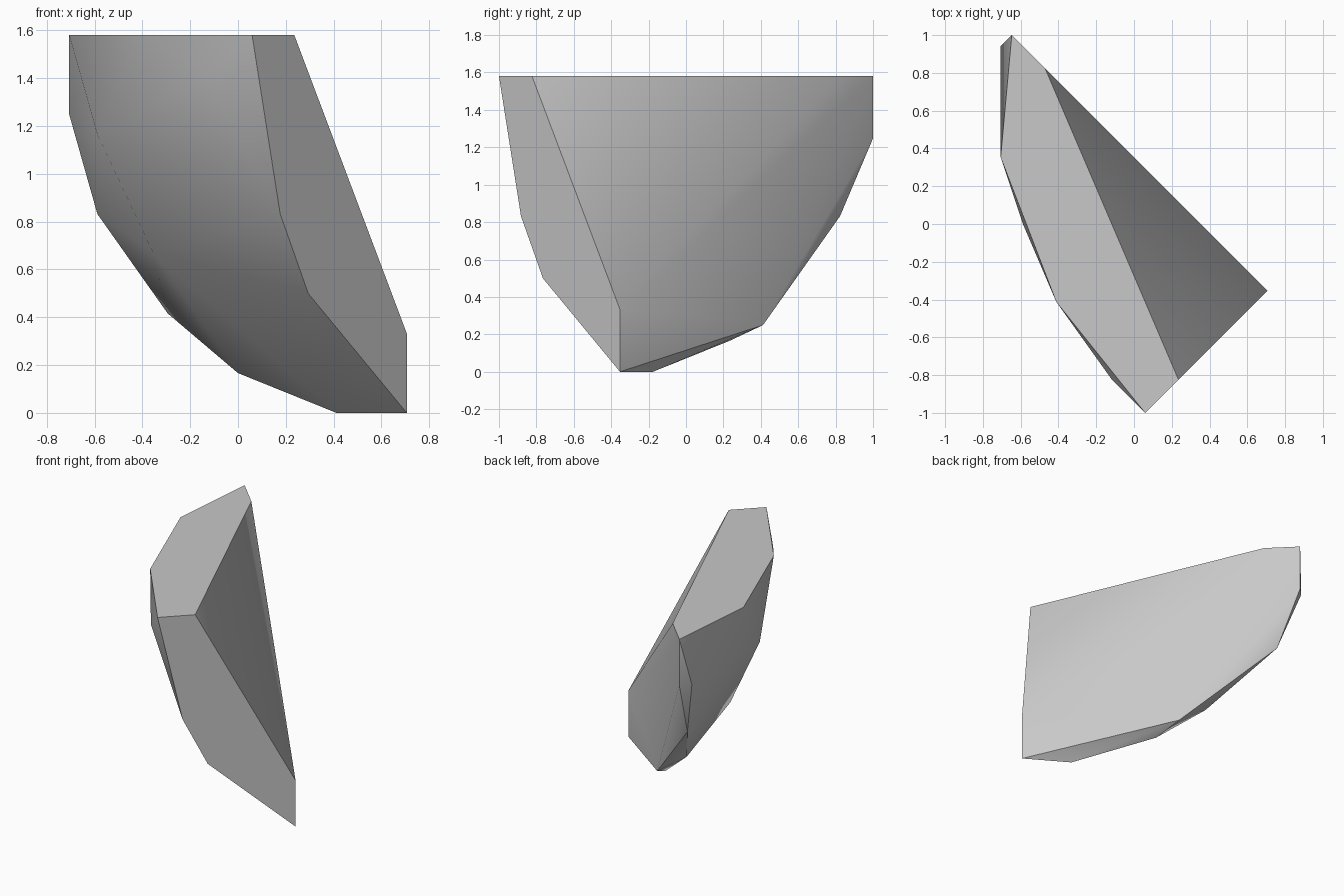
import bpy
import bmesh
import math

# Remove the default cube
default_cube = bpy.data.objects.get("Cube")
if default_cube:
    bpy.data.objects.remove(default_cube, do_unlink=True)

# Plain grey stone material
stone_grey = bpy.data.materials.new("stone_grey")
stone_grey.use_nodes = True
colour = (0.58, 0.58, 0.58, 1.0)
stone_grey.diffuse_color = colour
stone_grey.node_tree.nodes["Principled BSDF"].inputs["Base Color"].default_value = colour

# Outlines of the faceted shard: (along its length, across its depth, height)
flat_top = [(-14, 3, 19), (-11, 3, 19), (9, -5, 19),
            (9, -8, 19), (0, -7, 19), (-9, -3, 19)]
end_wall = [(9, 3, 4), (9, 3, 0), (9, -4, 6), (9, -6, 10)]
back_wall = [(-14, 3, 15), (-4, 3, 3)]
lower_rim = [(-14, 2, 15), (-12, 2, 10), (-6, 1, 5), (-2, 2, 2), (5, 2, 0)]
rounded_side = [(6, -8, 17), (-5, -5, 14), (-3, -3, 8)]

# Wrap the outlines in one convex skin and merge its flat regions
bm = bmesh.new()
for outline in (flat_top, end_wall, back_wall, lower_rim, rounded_side):
    for point in outline:
        bm.verts.new(point)
bmesh.ops.convex_hull(bm, input=bm.verts[:])
bmesh.ops.dissolve_limit(bm, angle_limit=math.radians(0.5),
                         verts=bm.verts[:], edges=bm.edges[:])

# Turn the shard diagonally and bring it to final size
unit = 1 / 17
for vert in bm.verts:
    along, across, height = vert.co
    vert.co = ((along + across) * unit, (across - along) * unit,
               height * math.sqrt(2) * unit)
bmesh.ops.recalc_face_normals(bm, faces=bm.faces[:])

mesh = bpy.data.meshes.new("stone_shard")
bm.to_mesh(mesh)
bm.free()
mesh.materials.append(stone_grey)
shard = bpy.data.objects.new("stone_shard", mesh)
bpy.context.collection.objects.link(shard)

# Soft rounded side, crisp cut edges
bpy.ops.object.select_all(action="DESELECT")
shard.select_set(True)
bpy.context.view_layer.objects.active = shard
bpy.ops.object.shade_smooth_by_angle(angle=math.radians(35))
